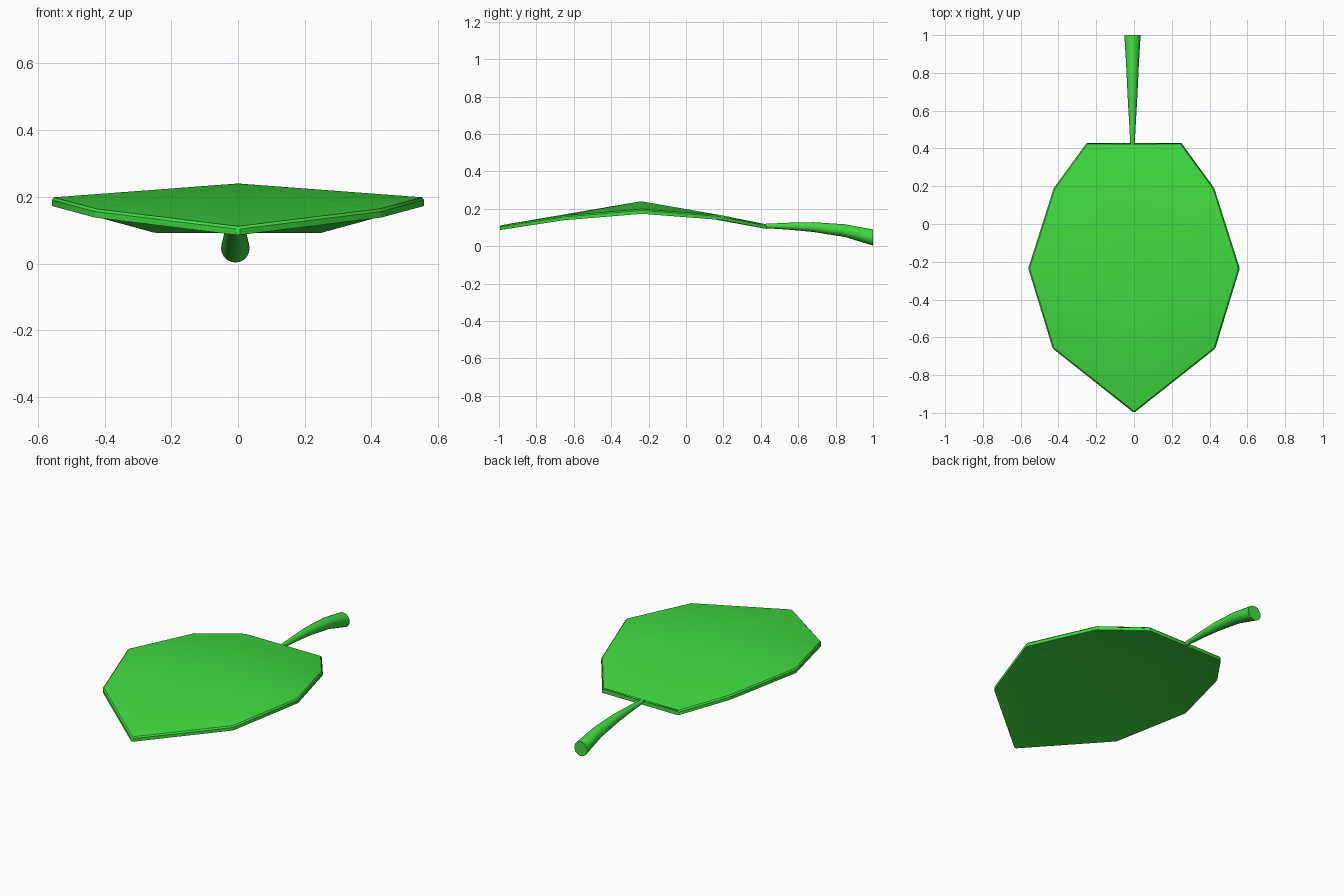
import bpy, bmesh
from math import cos, sin, pi, radians

if "Cube" in bpy.data.objects:
    bpy.data.objects.remove(bpy.data.objects["Cube"])


def make_object(name, bm, angle, mat):
    bmesh.ops.recalc_face_normals(bm, faces=bm.faces)
    mesh = bpy.data.meshes.new(name)
    bm.to_mesh(mesh)
    bm.free()
    mesh.materials.append(mat)
    obj = bpy.data.objects.new(name, mesh)
    bpy.context.collection.objects.link(obj)
    bpy.ops.object.select_all(action='DESELECT')
    obj.select_set(True)
    bpy.context.view_layer.objects.active = obj
    bpy.ops.object.shade_smooth_by_angle(angle=radians(angle))
    return obj


green = bpy.data.materials.new("leaf_green")
green.diffuse_color = (0.05, 0.7, 0.05, 1)
green.use_nodes = True
green.node_tree.nodes["Principled BSDF"].inputs["Base Color"].default_value = green.diffuse_color

# Leaf blade: half outline mirrored, domed to a raised centre, with a thin rim
half = [(0.25, 0.43, 0.117), (0.425, 0.19, 0.165), (0.56, -0.235, 0.198),
        (0.43, -0.66, 0.163)]
outline = half + [(0, -1, 0.11)] + [(-x, y, z) for x, y, z in reversed(half)]
bm = bmesh.new()
thick = 0.025


def dome(dz, peak):
    ring = [bm.verts.new((x, y, z + dz)) for x, y, z in outline]
    centre = bm.verts.new((0, -0.24, peak + dz))
    for i in range(len(ring)):
        bm.faces.new((ring[i], ring[(i + 1) % len(ring)], centre))
    return ring


top = dome(0, 0.24)
bottom = dome(-thick, 0.24)
n = len(top)
for i in range(n):
    j = (i + 1) % n
    bm.faces.new((top[i], top[j], bottom[j], bottom[i]))

# Slightly softened upper rim and corners
rim = [e for e in bm.edges
       if (e.verts[0] in top and e.verts[1] in top)
       or (e.verts[0] in top and e.verts[1] in bottom)]
bmesh.ops.bevel(bm, geom=rim, offset=0.007, segments=1, affect='EDGES')
make_object("leaf_blade", bm, 30, green)

# Stem: tapered, drooping round tube made from upright rings (y, z, radius)
path = [(0.41, 0.108, 0.011), (0.54, 0.107, 0.018), (0.68, 0.102, 0.026),
        (0.85, 0.083, 0.034), (1.0, 0.046, 0.043)]
sides = 20
bm = bmesh.new()
rings = []
for y, z, r in path:
    rings.append([bm.verts.new((-0.008 + r * cos(2 * pi * k / sides), y,
                                z + r * sin(2 * pi * k / sides)))
                  for k in range(sides)])
for a, b in zip(rings, rings[1:]):
    for k in range(sides):
        m = (k + 1) % sides
        bm.faces.new((a[k], a[m], b[m], b[k]))
bm.faces.new(rings[0])
bm.faces.new(rings[-1])
make_object("leaf_stem", bm, 40, green)
